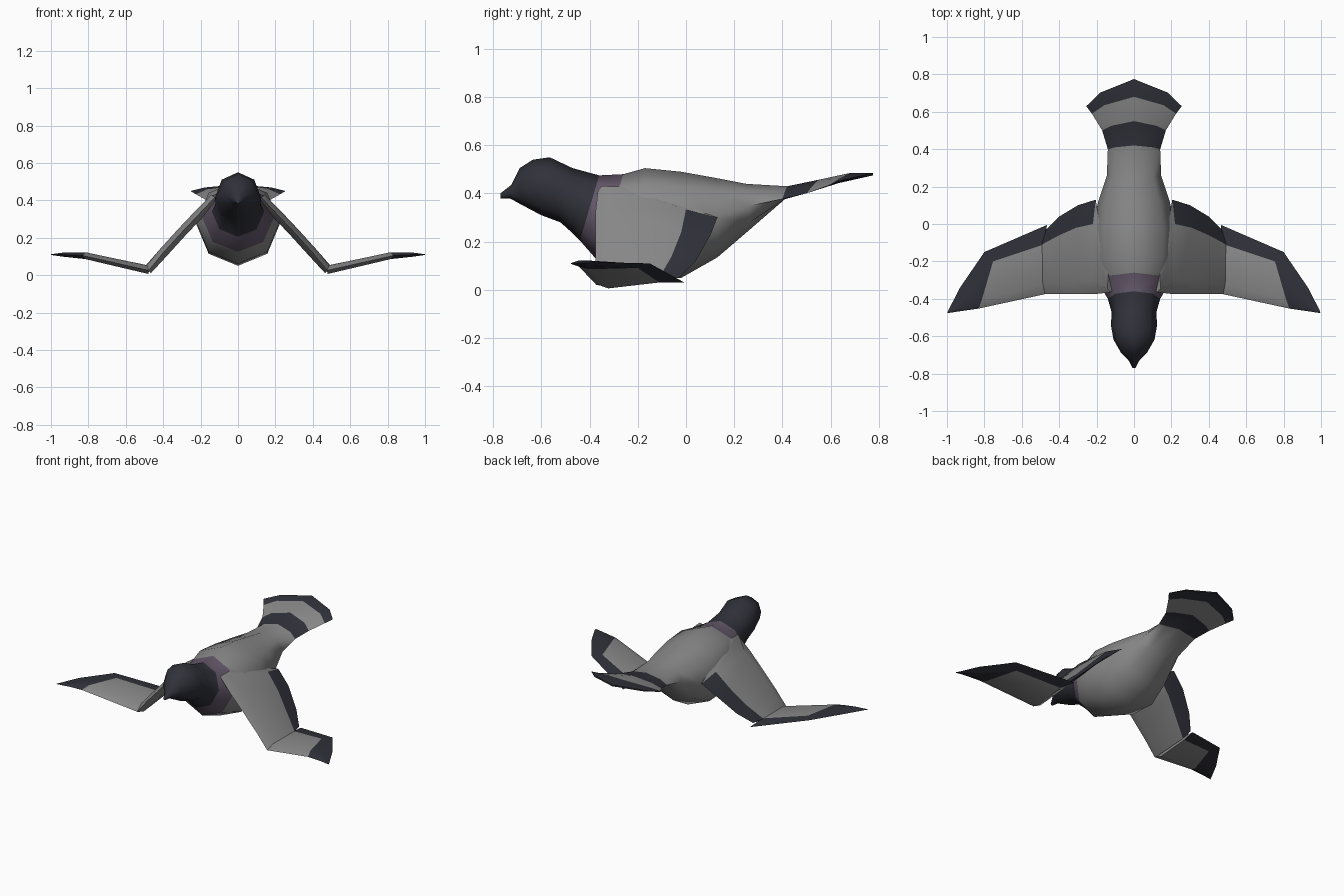
import bpy, bmesh
from math import sin, cos, pi, radians
from mathutils import Vector

cube = bpy.data.objects.get("Cube")
if cube:
    bpy.data.objects.remove(cube, do_unlink=True)


def make_material(name, rgb):
    mat = bpy.data.materials.new(name)
    mat.use_nodes = True
    color = (*rgb, 1)
    mat.diffuse_color = color
    bsdf = mat.node_tree.nodes["Principled BSDF"]
    bsdf.inputs["Base Color"].default_value = color
    bsdf.inputs["Roughness"].default_value = 0.8
    return mat


GREY, DARK, PLUM = range(3)
materials = [
    make_material("feather grey", (0.25, 0.25, 0.25)),
    make_material("slate dark", (0.03, 0.031, 0.042)),
    make_material("neck plum", (0.125, 0.095, 0.14)),
]


def loft(name, rings, color_rule):
    """Skin closed rings of points; color_rule(strip, side) picks the material."""
    bm = bmesh.new()
    loops = [[bm.verts.new(p) for p in ring] for ring in rings]
    count = len(loops[0])
    for strip, (a, b) in enumerate(zip(loops, loops[1:])):
        for i in range(count):
            j = (i + 1) % count
            face = bm.faces.new((a[i], a[j], b[j], b[i]))
            face.material_index = color_rule(strip, i)
    for loop, strip in ((loops[0], 0), (loops[-1], len(loops) - 2)):
        cap = bm.faces.new(loop)
        cap.material_index = color_rule(strip, 0)
    bmesh.ops.recalc_face_normals(bm, faces=bm.faces)
    mesh = bpy.data.meshes.new(name)
    bm.to_mesh(mesh)
    bm.free()
    for mat in materials:
        mesh.materials.append(mat)
    obj = bpy.data.objects.new(name, mesh)
    bpy.context.collection.objects.link(obj)
    bpy.ops.object.select_all(action='DESELECT')
    obj.select_set(True)
    bpy.context.view_layer.objects.active = obj
    bpy.ops.object.shade_smooth_by_angle(angle=radians(60))
    return obj


def body_ring(y_top, z_top, y_low, z_low, half_width, sweep=0, drop=0):
    """Eight-sided slanted section; sweep and drop bend its sides back and down."""
    points = []
    for k in range(8):
        s, c = sin(k * pi / 4), cos(k * pi / 4)
        y = (y_top + y_low + c * (y_top - y_low)) / 2 - sweep * s * s
        z = (z_top + z_low + c * (z_top - z_low)) / 2 - drop * s * s
        points.append((half_width * s, y, z))
    return points


# Head, neck, trunk and tail fan, from beak to tail tip
body_sections = [
    (-.77, .40, -.77, .38, .008),
    (-.725, .435, -.73, .38, .03),
    (-.69, .505, -.685, .355, .07),
    (-.635, .54, -.60, .31, .11),
    (-.565, .55, -.52, .28, .123),
    (-.47, .505, -.47, .235, .12),
    (-.36, .475, -.44, .205, .14),
    (-.26, .48, -.37, .125, .19),
    (-.17, .505, -.20, .06, .222),
    (-.02, .49, -.02, .05, .222),
    (.12, .465, .13, .135, .19),
    (.25, .44, .27, .255, .145),
    (.42, .43, .42, .385, .14, .02, .03),
    (.55, .457, .55, .425, .17, .05, .04),
    (.68, .485, .68, .46, .225, .09, .04),
    (.775, .485, .775, .475, .255, .145, .03),
]
strip_colors = [DARK] * 6 + [PLUM] + [GREY] * 5 + [DARK, GREY, DARK]
loft("body_and_tail", [body_ring(*s) for s in body_sections],
     lambda strip, side: strip_colors[strip])


def wing_ring(side, normal, thick, lead, band, trail):
    """Flat airfoil through leading edge, dark band edge and trailing edge."""
    lead, band, trail = Vector(lead), Vector(band), Vector(trail)
    up = Vector(normal).normalized() * thick
    crest = lead.lerp(band, 0.2)
    points = [lead, crest + up, band + up * 0.5, trail, band - up * 0.5, crest - up]
    return [(p.x * side, p.y, p.z) for p in points]


# Inner wings slope down to the wrist, outer wings reach nearly level to the tip
inner_sections = [
    (.022, (.125, -.365, .415), (.13, -.27, .42), (.145, -.20, .42)),
    (.026, (.21, -.375, .325), (.21, 0, .325), (.205, .13, .30)),
    (.026, (.30, -.375, .23), (.30, -.02, .23), (.30, .10, .225)),
    (.026, (.40, -.375, .12), (.39, -.06, .13), (.40, .04, .12)),
    (.022, (.48, -.375, .022), (.485, -.11, .045), (.47, -.03, .05)),
]
outer_sections = [
    (.022, (.475, -.375, .025), (.485, -.11, .042), (.465, -.005, .03)),
    (.018, (.83, -.452, .105), (.755, -.20, .10), (.80, -.15, .11)),
    (.012, (.94, -.468, .11), (.88, -.36, .11), (.93, -.34, .115)),
    (.002, (1, -.477, .11), (.995, -.472, .11), (.995, -.466, .11)),
]
BAND_SIDES = (2, 3)


def inner_color(strip, side):
    return DARK if side in BAND_SIDES and strip > 0 else GREY


def outer_color(strip, side):
    return DARK if side in BAND_SIDES or strip > 0 else GREY


for label, side in (("left", 1), ("right", -1)):
    loft(label + "_inner_wing",
         [wing_ring(side, (.73, 0, .68), *s) for s in inner_sections], inner_color)
    loft(label + "_outer_wing",
         [wing_ring(side, (-.13, 0, 1), *s) for s in outer_sections], outer_color)
